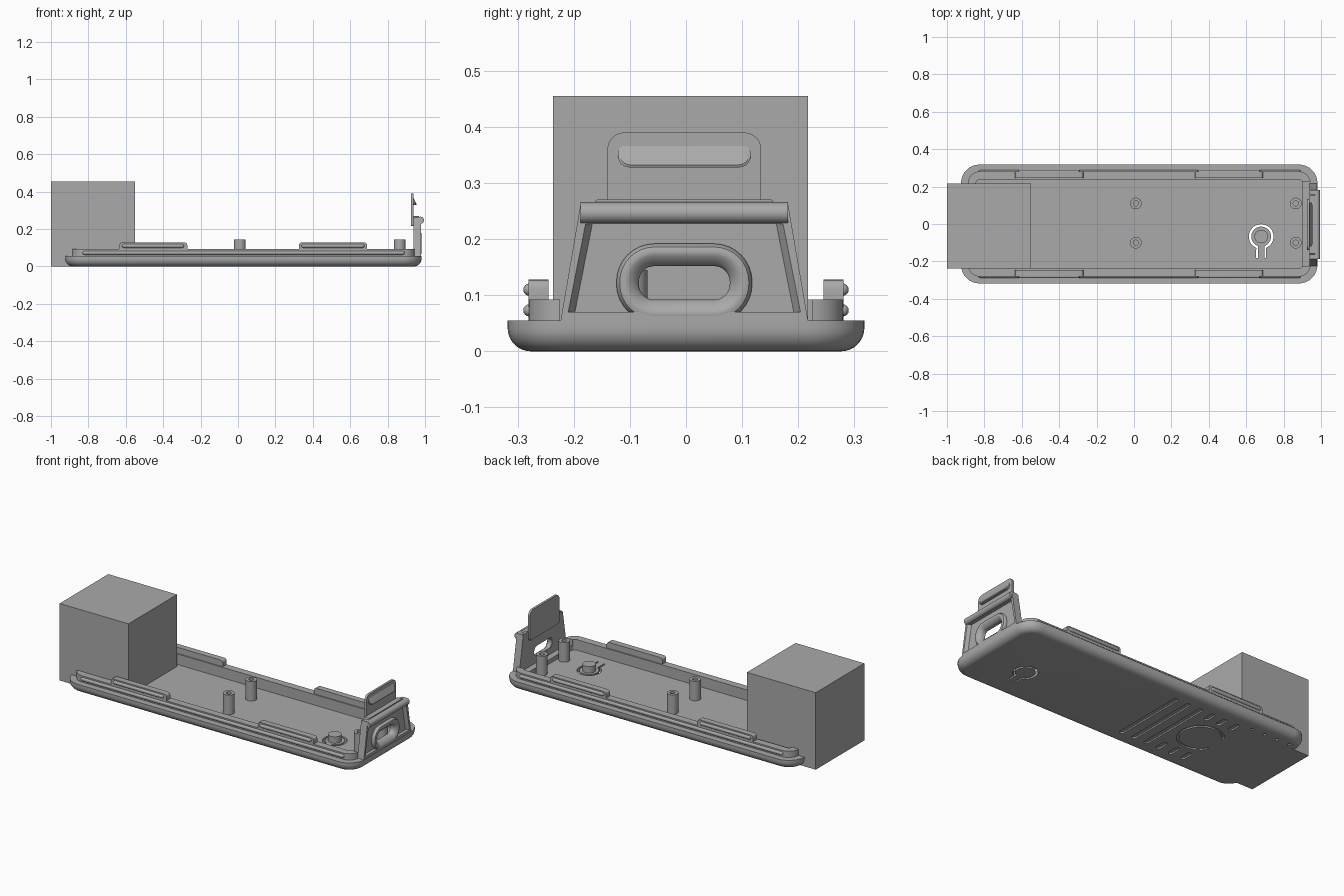
import bpy, bmesh
from math import sin, cos, pi, radians
from mathutils import Matrix, Vector

if "Cube" in bpy.data.objects:
    bpy.data.objects.remove(bpy.data.objects["Cube"])

grey = bpy.data.materials.new("plain grey")
grey.use_nodes = True
grey.diffuse_color = (0.4, 0.4, 0.4, 1)
grey.node_tree.nodes["Principled BSDF"].inputs["Base Color"].default_value = (0.4, 0.4, 0.4, 1)


def finish(name, bm, smooth=True):
    bmesh.ops.recalc_face_normals(bm, faces=bm.faces)
    mesh = bpy.data.meshes.new(name)
    bm.to_mesh(mesh)
    bm.free()
    mesh.materials.append(grey)
    ob = bpy.data.objects.new(name, mesh)
    bpy.context.collection.objects.link(ob)
    if smooth:
        shade(ob)
    return ob


def activate(ob):
    bpy.ops.object.select_all(action='DESELECT')
    ob.select_set(True)
    bpy.context.view_layer.objects.active = ob


def shade(ob):
    activate(ob)
    bpy.ops.object.shade_smooth_by_angle(angle=radians(35))


def rounded(hx, hy, r, seg=8):
    """Outline of a rounded rectangle around the origin."""
    pts = []
    for k, (sx, sy) in enumerate([(1, 1), (-1, 1), (-1, -1), (1, -1)]):
        for i in range(seg + 1):
            a = (k + i / seg) * pi / 2
            pts.append((sx * (hx - r) + r * cos(a), sy * (hy - r) + r * sin(a)))
    return pts


def loft(bm, rings, closed=False):
    """Skin a list of equal point rings; cap the ends unless closed."""
    loops = [[bm.verts.new(p) for p in ring] for ring in rings]
    pairs = list(zip(loops, loops[1:])) + ([(loops[-1], loops[0])] if closed else [])
    for a, b in pairs:
        for i in range(len(a)):
            j = (i + 1) % len(a)
            bm.faces.new((a[i], a[j], b[j], b[i]))
    if not closed:
        bm.faces.new(loops[0])
        bm.faces.new(loops[-1])


def prism_z(bm, pts, z0, z1, cx=0, cy=0):
    loft(bm, [[(cx + x, cy + y, z) for x, y in pts] for z in (z0, z1)])


def prism_x(bm, pts, x0, x1, cy=0, cz=0):
    loft(bm, [[(x, cy + y, cz + z) for y, z in pts] for x in (x0, x1)])


def block(bm, x0, x1, y0, y1, z0, z1):
    prism_z(bm, [(x0, y0), (x1, y0), (x1, y1), (x0, y1)], z0, z1)


def circle(r, n=32):
    return [(r * cos(2 * pi * i / n), r * sin(2 * pi * i / n)) for i in range(n)]


def cut(ob, bm):
    cutter = finish("cutter", bm, False)
    cutter.hide_render = True
    mod = ob.modifiers.new("cut", 'BOOLEAN')
    mod.operation, mod.solver, mod.object = 'DIFFERENCE', 'EXACT', cutter
    activate(ob)
    bpy.ops.object.modifier_apply(modifier=mod.name)
    bpy.data.objects.remove(cutter)
    shade(ob)


# Base tray: rounded underside, outer ledge, raised lip and sunken floor
CX, HX, HY, FLOOR = 0.028, 0.953, 0.318, 0.03
R = 0.042
profile = [(R * (1 - sin(a)), R * (1 - cos(a))) for a in [i * pi / 16 for i in range(9)]]
profile += [(0, 0.055), (0.037, 0.055), (0.037, 0.092), (0.08, 0.092), (0.08, FLOOR)]
bm = bmesh.new()
loft(bm, [[(CX + x, y, z) for x, y in rounded(HX - d, HY - d, max(0.1 - d, 0.02))]
          for d, z in profile])
tray = finish("base_tray", bm)

# Lip opening at the clip end and the slit around the sprung button
bm = bmesh.new()
block(bm, 0.86, 1.1, -0.225, 0.225, 0.055, 0.2)
BX, BY = 0.68, -0.067


def arc(r, half_width):
    a0 = -pi / 2 + half_width / r
    sweep = 2 * pi - 2 * half_width / r
    return [(r * cos(a0 + sweep * i / 32), r * sin(a0 + sweep * i / 32)) for i in range(33)]


slit = arc(0.066, 0.027) + [(-0.027, -0.115), (-0.018, -0.115)]
slit += arc(0.053, 0.018)[::-1] + [(0.018, -0.115), (0.027, -0.115)]
prism_z(bm, slit, -0.02, 0.045, BX, BY)
cut(tray, bm)

# Shallow grooves in the underside: vents, plain ring and a row of dots
bm = bmesh.new()
DEEP = 0.008
for i in range(6):
    x = -0.1 - 0.083 * i
    spans = [(-0.23, 0.23)] if i < 3 else [(-0.23, -0.155), (0.155, 0.23)]
    for y0, y1 in spans:
        prism_z(bm, rounded(0.014, (y1 - y0) / 2, 0.0135, 4), -0.02, DEEP, x, (y0 + y1) / 2)
loft(bm, [[(-0.45 + x, y, z) for x, y in circle(r)]
          for r, z in [(0.125, -0.02), (0.125, DEEP), (0.112, DEEP), (0.112, -0.02)]], True)
for i in range(4):
    prism_z(bm, circle(0.009, 12), -0.02, DEEP, -0.6 - 0.083 * i, 0.24)
cut(tray, bm)

# Snap tabs and snap ridges along both long sides
for side, word in ((1, "back"), (-1, "front")):
    bm = bmesh.new()
    for x in (-0.453, 0.508):
        tab = rounded(0.182, 0.035, 0.015, 4)
        loft(bm, [[(x + u, side * y, 0.093 + w) for u, w in tab] for y in (0.245, 0.281)])
    finish(word + "_snap_tabs", bm)

    bm = bmesh.new()
    for x0, x1, z in ((-0.82, 0.88, 0.073), (-0.61, -0.3, 0.11), (0.35, 0.665, 0.11)):
        r = 0.011
        ends = [(x0, -1, i) for i in range(1, 7)] + [(x1, 1, i) for i in range(6, 0, -1)]
        rings = []
        for x, s, i in ends:
            a = i * pi / 12
            rings.append([(x + s * r * cos(a), side * 0.279 + u * sin(a), z + w * sin(a))
                          for u, w in circle(r, 16)])
        loft(bm, rings)
    finish(word + "_snap_ridges", bm)

# Hollow screw posts
for i, (x, y) in enumerate([(0.01, 0.11), (0.01, -0.1), (0.865, 0.11), (0.865, -0.1)]):
    bm = bmesh.new()
    loft(bm, [[(x + u, y + v, z) for u, v in circle(r, 24)]
              for r, z in [(0.031, FLOOR - 0.005), (0.031, 0.145), (0.014, 0.145),
                           (0.014, 0.06)]])
    finish("screw_post_%d" % (i + 1), bm)

# Button stem on the sprung disc
bm = bmesh.new()
prism_z(bm, circle(0.036), FLOOR - 0.005, 0.068, BX, BY)
finish("button_stem", bm)

# Clip wall: tapered plate with a recessed face and a window
CY, WZ = -0.003, 0.122
bm = bmesh.new()
prism_x(bm, [(-0.223, 0.04), (0.223, 0.04), (0.185, 0.262), (-0.185, 0.262)], 0.937, 0.979, CY)
wall = finish("clip_wall", bm)
bm = bmesh.new()
wide = [(-0.207, 0.07), (0.207, 0.07), (0.176, 0.227), (-0.176, 0.227)]
narrow = [(-0.195, 0.07), (0.195, 0.07), (0.164, 0.227), (-0.164, 0.227)]
loft(bm, [[(x, CY + y, z) for y, z in p] for x, p in ((0.99, wide), (0.979, wide), (0.96, narrow))])
cut(wall, bm)
bm = bmesh.new()
prism_x(bm, rounded(0.083, 0.037, 0.027), 0.9, 0.99, CY, WZ)
cut(wall, bm)

# Rounded frame round the window
bm = bmesh.new()
sections = [(0, 0.94), (0, 0.968), (0.006, 0.977), (0.014, 0.98), (0.022, 0.978),
            (0.036, 0.966), (0.04, 0.958), (0.04, 0.938)]
loft(bm, [[(x, CY + y, WZ + z) for y, z in
           rounded(0.121 - d, 0.07 - d, 0.068 - d)] for d, x in sections], True)
finish("window_frame", bm)

# Rolled bar across the top of the clip wall
bm = bmesh.new()
prism_x(bm, [(-0.185, 0.228), (0.185, 0.228), (0.185, 0.265), (-0.185, 0.265)], 0.945, 0.977, CY)
loft(bm, [[(0.976 + u, y, 0.247 + w) for u, w in circle(0.019, 24)] for y in (-0.188, 0.182)])
finish("clip_bar", bm)
bm = bmesh.new()
prism_x(bm, [(-0.165, 0.26), (0.165, 0.26), (0.155, 0.271), (-0.155, 0.271)], 0.937, 0.968, CY)
finish("clip_shoulder", bm)

# Finger tab with a wedge-shaped grip
bm = bmesh.new()
outline = [(y, max(z, -0.08)) for y, z in rounded(0.137, 0.095, 0.03)]
prism_x(bm, outline, 0.925, 0.938, CY, 0.295)
finish("finger_tab", bm)
bm = bmesh.new()
grip = rounded(0.118, 0.022, 0.02)
loft(bm, [[(0.93, CY + y, 0.35 + z) for y, z in grip],
          [(0.944 - 0.4 * z, CY + y, 0.35 + z) for y, z in grip],
          [(0.946 - 0.4 * z, CY + y * 0.97, 0.35 + z * 0.8) for y, z in grip]])
finish("finger_grip", bm)

# Plain block at the other end
bm = bmesh.new()
block(bm, -1, -0.55, -0.237, 0.217, 0, 0.455)
finish("end_block", bm, False)
